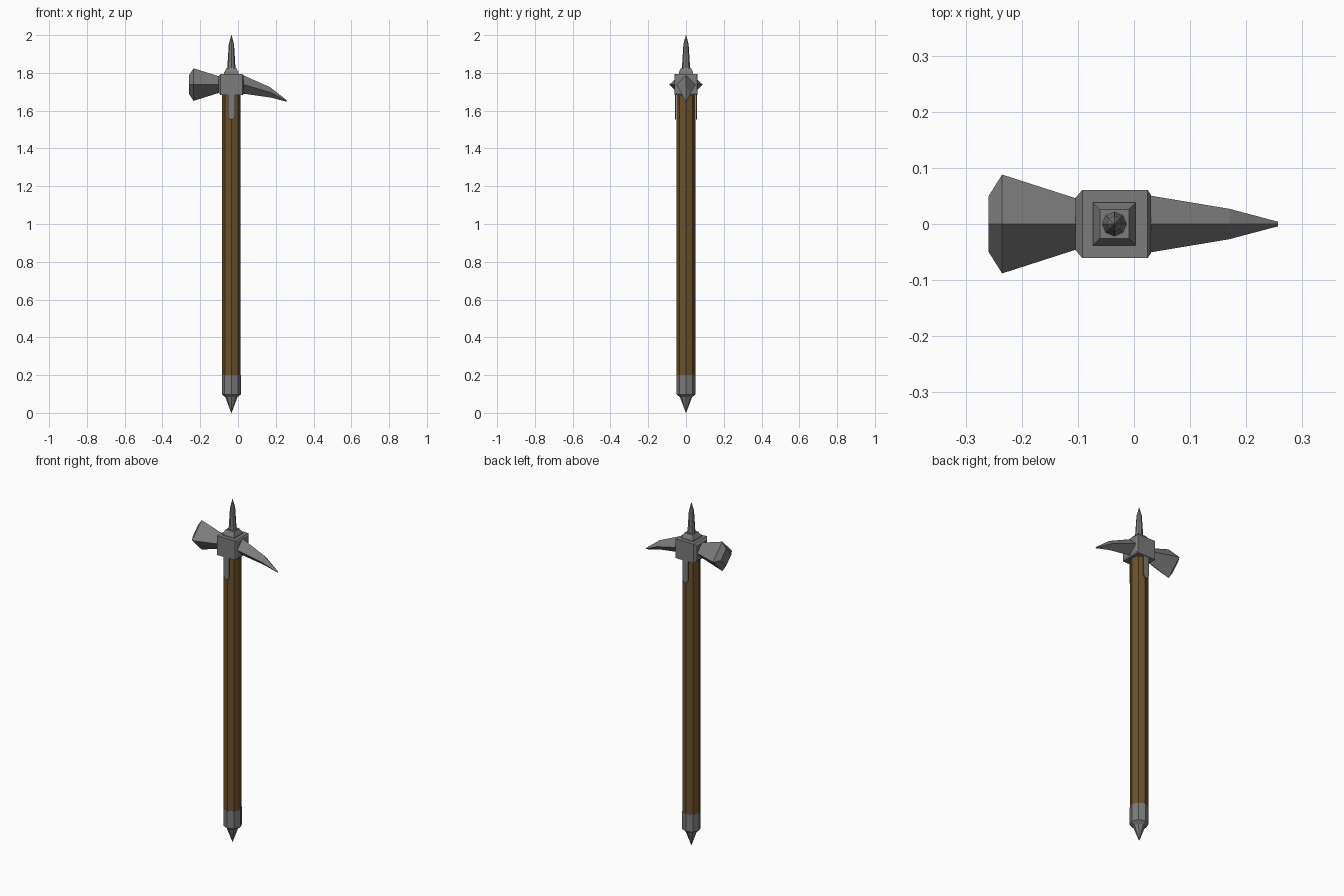
import bpy, bmesh, math
from mathutils import Vector

if "Cube" in bpy.data.objects:
    bpy.data.objects.remove(bpy.data.objects["Cube"])

CX = -0.035      # shaft axis
HZ = 1.738       # head centre height


def material(name, rgb):
    m = bpy.data.materials.new(name)
    m.diffuse_color = (*rgb, 1)
    m.use_nodes = True
    m.node_tree.nodes["Principled BSDF"].inputs["Base Color"].default_value = m.diffuse_color
    return m


steel = material("dark_steel", (0.2, 0.2, 0.2))
wood = material("wood", (0.15, 0.082, 0.025))


def finish(name, bm, mat):
    bmesh.ops.recalc_face_normals(bm, faces=bm.faces)
    me = bpy.data.meshes.new(name)
    bm.to_mesh(me)
    bm.free()
    me.materials.append(mat)
    ob = bpy.data.objects.new(name, me)
    bpy.context.collection.objects.link(ob)
    return ob


def loft(name, sections, sides, mat, axis="Z", square=False):
    """Skin rings of (centre, half width, half height) along Z or X."""
    bm = bmesh.new()
    turn = math.pi / 4 if square else 0
    k = math.sqrt(2) if square else 1
    rings = []
    for c, a, b in sections:
        ring = []
        for i in range(sides):
            t = turn + 2 * math.pi * i / sides
            u, v = a * k * math.cos(t), b * k * math.sin(t)
            off = Vector((u, v, 0)) if axis == "Z" else Vector((0, u, v))
            ring.append(bm.verts.new(Vector(c) + off))
        rings.append(ring)
    for r0, r1 in zip(rings, rings[1:]):
        for i in range(sides):
            j = (i + 1) % sides
            bm.faces.new((r0[i], r0[j], r1[j], r1[i]))
    bm.faces.new(rings[0])
    bm.faces.new(rings[-1])
    return finish(name, bm, mat)


def upright(name, profile, sides, mat, square=False):
    return loft(name, [((CX, 0, z), r, r) for z, r in profile], sides, mat, "Z", square)


def sideways(name, profile, mat, square=False):
    return loft(name, [((x, 0, z), a, b) for x, z, a, b in profile], 4, mat, "X", square)


# Shaft and pointed butt cap
upright("shaft", [(0.19, 0.049), (1.75, 0.049)], 8, wood)
upright("butt_cap", [(0, 0.001), (0.083, 0.032), (0.098, 0.05), (0.2, 0.05)], 8, steel)

# Head block with tapered cheeks
sideways("head_block", [(-0.104, HZ, 0.047, 0.043), (-0.092, HZ, 0.061, 0.056),
                        (0.024, HZ, 0.061, 0.056), (0.03, HZ, 0.052, 0.047)], steel, True)

# Top plinth and spike
upright("spike_base", [(1.785, 0.038), (1.803, 0.038), (1.826, 0.026)], 4, steel, True)
upright("top_spike", [(1.82, 0.022), (1.95, 0.014), (2.0, 0.001)], 8, steel)

# Flared hammer and drooping beak, both diamond in section
sideways("hammer", [(-0.259, 1.738, 0.05, 0.05), (-0.235, 1.738, 0.088, 0.086),
                    (-0.095, 1.738, 0.043, 0.042)], steel)
sideways("beak", [(0.02, 1.741, 0.052, 0.05), (0.17, 1.697, 0.027, 0.027),
                  (0.257, 1.652, 0.004, 0.004)], steel)

# Langets on the front and back of the shaft
outline = [(-0.018, 1.70), (-0.018, 1.57), (-0.009, 1.553),
           (0.009, 1.553), (0.018, 1.57), (0.018, 1.70)]
for side, label in ((-1, "front"), (1, "back")):
    bm = bmesh.new()
    face = bm.faces.new([bm.verts.new((CX + x, side * 0.053, z)) for x, z in outline])
    ext = bmesh.ops.extrude_face_region(bm, geom=[face])
    bmesh.ops.translate(bm, vec=(0, side * 0.005, 0),
                        verts=[g for g in ext["geom"] if isinstance(g, bmesh.types.BMVert)])
    finish(label + "_langet", bm, steel)
